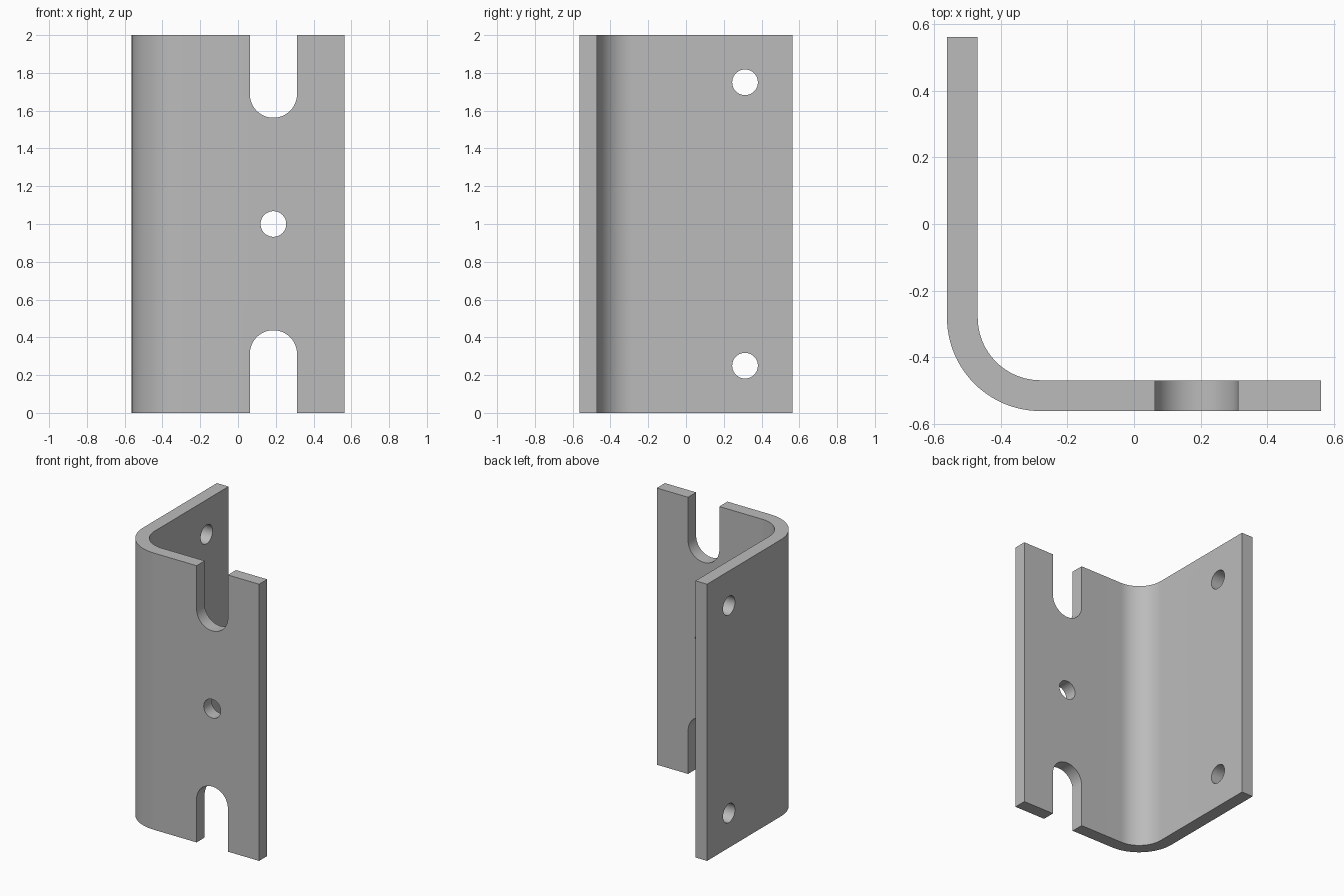
import bpy, bmesh
from math import pi, cos, sin, radians

cube = bpy.data.objects.get("Cube")
if cube:
    bpy.data.objects.remove(cube, do_unlink=True)

HALF, THICK, HEIGHT = 0.5625, 0.0925, 2.0
R_OUT = 0.28125
R_IN = R_OUT - THICK
BEND = -HALF + R_OUT      # bend centre, same in x and y
HOLE_R, SLOT_R = 0.068, 0.125
SLOT_X, SLOT_Z = 0.1875, 0.3125
FLANGE_Y, FLANGE_Z = 0.3125, 0.25

steel = bpy.data.materials.new("steel grey")
steel.use_nodes = True
grey = (0.5, 0.5, 0.5, 1)
steel.diffuse_color = grey
steel.node_tree.nodes["Principled BSDF"].inputs["Base Color"].default_value = grey


def extrude_outline(name, points, vector):
    """Solid prism from a closed outline of 3D points."""
    bm = bmesh.new()
    face = bm.faces.new([bm.verts.new(p) for p in points])
    moved = bmesh.ops.extrude_face_region(bm, geom=[face])["geom"]
    bmesh.ops.translate(bm, vec=vector,
                        verts=[v for v in moved if isinstance(v, bmesh.types.BMVert)])
    bmesh.ops.recalc_face_normals(bm, faces=bm.faces)
    mesh = bpy.data.meshes.new(name)
    bm.to_mesh(mesh)
    bm.free()
    mesh.materials.append(steel)
    obj = bpy.data.objects.new(name, mesh)
    bpy.context.collection.objects.link(obj)
    return obj


def arc(cx, cy, r, start, end, steps):
    angles = [start + (end - start) * i / steps for i in range(steps + 1)]
    return [(cx + r * cos(a), cy + r * sin(a)) for a in angles]


# Bent plate: L-shaped profile with a rounded corner
inner = -HALF + THICK
profile = [(inner, HALF), (-HALF, HALF)]
profile += arc(BEND, BEND, R_OUT, pi, 1.5 * pi, 24)
profile += [(HALF, -HALF), (HALF, inner)]
profile += arc(BEND, BEND, R_IN, 1.5 * pi, pi, 24)
bracket = extrude_outline("angle_bracket", [(x, y, 0) for x, y in profile], (0, 0, HEIGHT))

cutters = []


def cut_front(outline):
    cutters.append(extrude_outline("cutter", [(x, -HALF - 0.1, z) for x, z in outline],
                                   (0, THICK + 0.2, 0)))


def cut_side(outline):
    cutters.append(extrude_outline("cutter", [(-HALF - 0.1, y, z) for y, z in outline],
                                   (THICK + 0.2, 0, 0)))


# Open slots at both ends of the front flange
slot = arc(SLOT_X, SLOT_Z, SLOT_R, 0, pi, 32)
slot += [(SLOT_X - SLOT_R, -0.1), (SLOT_X + SLOT_R, -0.1)]
cut_front(slot)
cut_front([(x, HEIGHT - z) for x, z in slot])

# Round holes: one in the front flange, two in the side flange
cut_front(arc(SLOT_X, HEIGHT / 2, HOLE_R, 0, 2 * pi, 40)[:-1])
for z in (FLANGE_Z, HEIGHT - FLANGE_Z):
    cut_side(arc(FLANGE_Y, z, HOLE_R, 0, 2 * pi, 40)[:-1])

# Apply the cuts
bpy.ops.object.select_all(action='DESELECT')
bpy.context.view_layer.objects.active = bracket
bracket.select_set(True)
for cutter in cutters:
    cutter.hide_render = True
    mod = bracket.modifiers.new("cut", 'BOOLEAN')
    mod.operation, mod.solver, mod.object = 'DIFFERENCE', 'EXACT', cutter
    bpy.ops.object.modifier_apply(modifier=mod.name)
    bpy.data.objects.remove(cutter, do_unlink=True)

bpy.ops.object.shade_smooth_by_angle(angle=radians(30))
